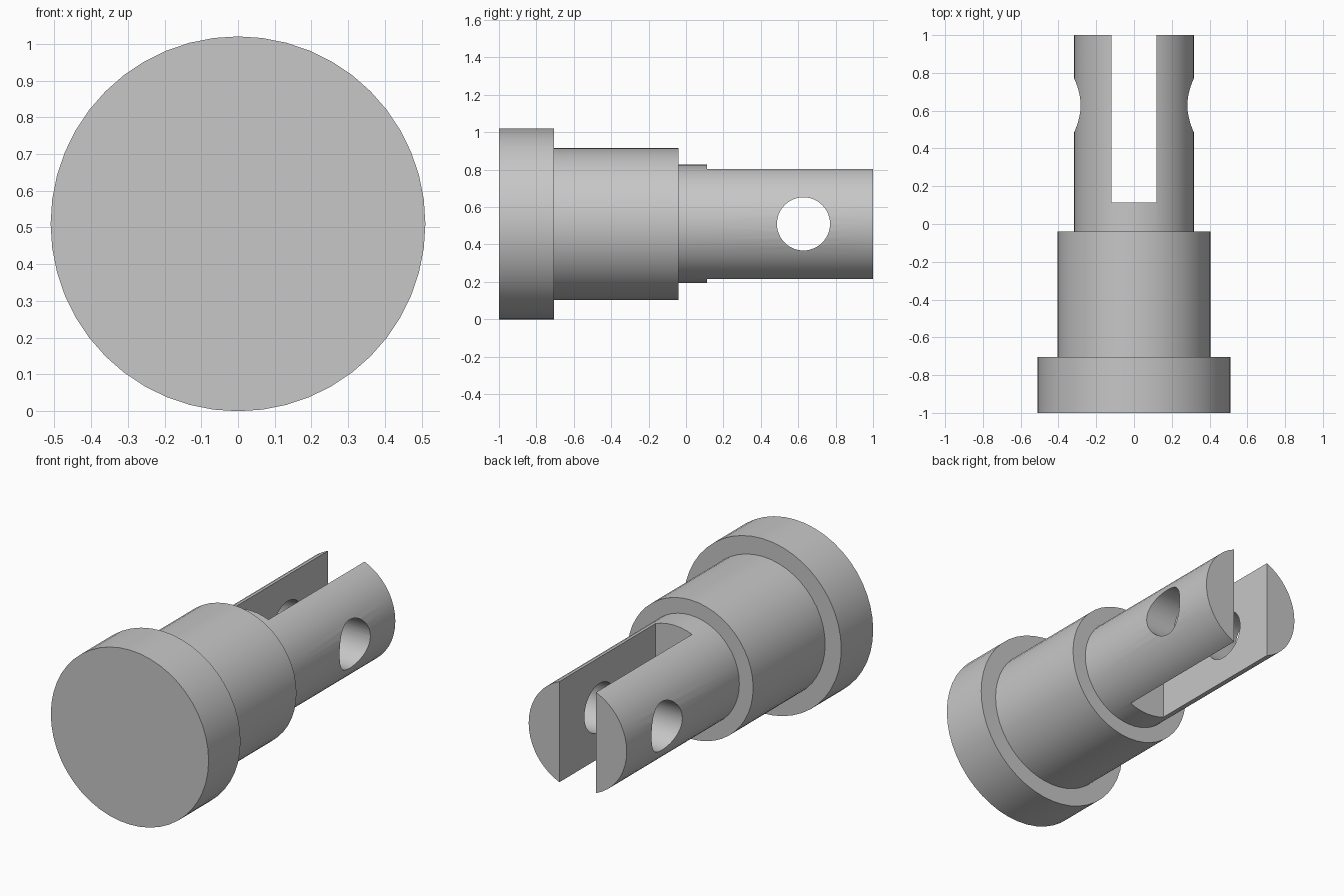
import bpy, bmesh, math
from mathutils import Matrix

cube = bpy.data.objects.get("Cube")
if cube:
    bpy.data.objects.remove(cube, do_unlink=True)

AXIS_Z = 0.51
SIDES = 48

steel = bpy.data.materials.new("plain_grey")
steel.use_nodes = True
grey = (0.57, 0.57, 0.57, 1)
steel.diffuse_color = grey
steel.node_tree.nodes["Principled BSDF"].inputs["Base Color"].default_value = grey


def make_object(name, bm):
    bmesh.ops.recalc_face_normals(bm, faces=bm.faces)
    mesh = bpy.data.meshes.new(name)
    bm.to_mesh(mesh)
    bm.free()
    mesh.materials.append(steel)
    obj = bpy.data.objects.new(name, mesh)
    bpy.context.collection.objects.link(obj)
    return obj


def turned(name, profile):
    """Closed stepped solid turned about the y axis from (y, radius) points."""
    bm = bmesh.new()
    rings = []
    for y, r in profile:
        angles = [math.tau * i / SIDES for i in range(SIDES)]
        rings.append([bm.verts.new((r * math.cos(a), y, AXIS_Z + r * math.sin(a))) for a in angles])
    for a, b in zip(rings, rings[1:]):
        for i in range(SIDES):
            j = (i + 1) % SIDES
            bm.faces.new((a[i], a[j], b[j], b[i]))
    bm.faces.new(rings[0])
    bm.faces.new(rings[-1])
    return make_object(name, bm)


# Stepped pin: flange head, thick body, slim shank
pin = turned("clevis_pin", [(-1, 0.51), (-0.705, 0.51), (-0.705, 0.406),
                            (-0.04, 0.406), (-0.04, 0.317), (1, 0.317)])

# Slot that splits the shank into two fork arms
bm = bmesh.new()
bmesh.ops.create_cube(bm, size=1, matrix=Matrix.Translation((0, 0.613, AXIS_Z))
                      @ Matrix.Diagonal((0.236, 1, 1, 1)))
slot = make_object("slot_cutter", bm)

# Cross hole through both arms
bm = bmesh.new()
bmesh.ops.create_cone(bm, cap_ends=True, segments=SIDES, radius1=0.142, radius2=0.142, depth=2,
                      matrix=Matrix.Translation((0, 0.628, AXIS_Z)) @ Matrix.Rotation(math.pi / 2, 4, "Y"))
hole = make_object("hole_cutter", bm)

bpy.ops.object.select_all(action="DESELECT")
bpy.context.view_layer.objects.active = pin
pin.select_set(True)
for cutter in (slot, hole):
    cutter.hide_render = True
    cut = pin.modifiers.new(cutter.name, "BOOLEAN")
    cut.operation = "DIFFERENCE"
    cut.solver = "EXACT"
    cut.object = cutter
    bpy.ops.object.modifier_apply(modifier=cut.name)
    bpy.data.objects.remove(cutter, do_unlink=True)

bpy.ops.object.shade_smooth_by_angle(angle=math.radians(30))
